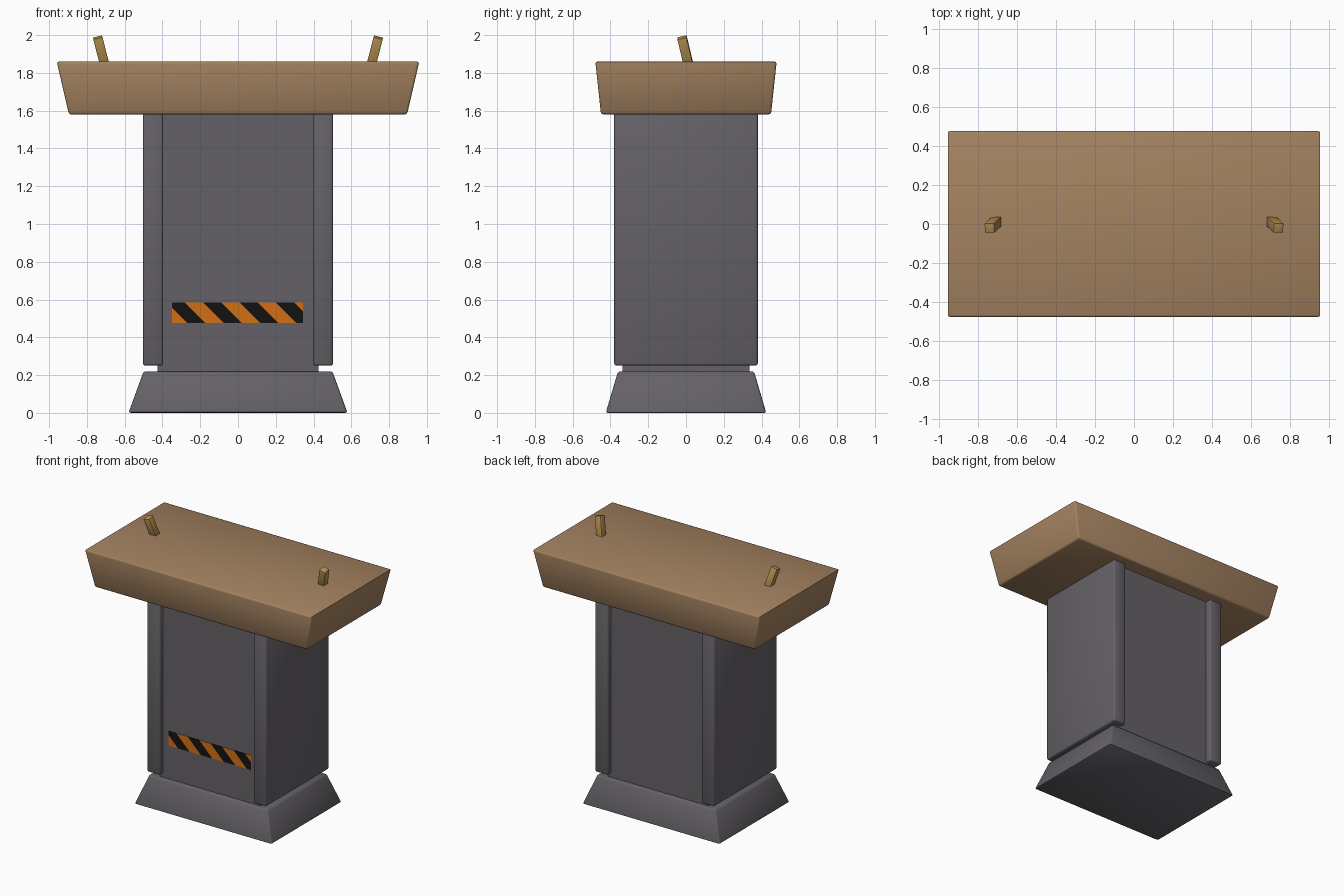
import bpy, bmesh, math
from mathutils import Vector

cube = bpy.data.objects.get("Cube")
if cube:
    bpy.data.objects.remove(cube, do_unlink=True)


def material(name, rgb):
    m = bpy.data.materials.new(name)
    m.use_nodes = True
    m.diffuse_color = (*rgb, 1)
    m.node_tree.nodes["Principled BSDF"].inputs["Base Color"].default_value = (*rgb, 1)
    return m


wood = material("brown wood", (0.37, 0.225, 0.118))
peg_wood = material("light wood", (0.45, 0.27, 0.08))
metal = material("dark grey metal", (0.13, 0.12, 0.135))
orange = material("warning orange", (0.65, 0.16, 0.006))
black = material("warning black", (0.006, 0.006, 0.006))


def finish(name, bm, mats, smooth=True):
    bmesh.ops.recalc_face_normals(bm, faces=bm.faces)
    mesh = bpy.data.meshes.new(name)
    bm.to_mesh(mesh)
    bm.free()
    for m in mats:
        mesh.materials.append(m)
    obj = bpy.data.objects.new(name, mesh)
    bpy.context.collection.objects.link(obj)
    if smooth:
        bpy.ops.object.select_all(action="DESELECT")
        obj.select_set(True)
        bpy.context.view_layer.objects.active = obj
        bpy.ops.object.shade_smooth_by_angle(angle=math.radians(50))
    return obj


def block(name, mat, low, high, z0, z1, x=0, bevel=0.0):
    """Tapered box: low and high are the half sizes of its ends."""
    bm = bmesh.new()
    bmesh.ops.create_cube(bm, size=2)
    for v in bm.verts:
        half = high if v.co.z > 0 else low
        v.co = (x + v.co.x * half[0], v.co.y * half[1], z1 if v.co.z > 0 else z0)
    if bevel:
        bmesh.ops.bevel(bm, geom=bm.edges[:], offset=bevel, segments=2,
                        profile=0.5, affect="EDGES")
    return finish(name, bm, [mat])


# Pedestal
block("base", metal, (0.58, 0.425), (0.50, 0.36), 0, 0.22, bevel=0.012)
block("core", metal, (0.425, 0.335), (0.425, 0.335), 0.2, 1.6)
for side, label in ((1, "left"), (-1, "right")):
    block(label + "_side_panel", metal, (0.053, 0.38), (0.053, 0.38),
          0.25, 1.6, x=side * 0.45, bevel=0.012)

# Table top
block("table_top", wood, (0.895, 0.45), (0.96, 0.48), 1.58, 1.86, bevel=0.012)

# Leaning pegs
for side, label in ((1, "left"), (-1, "right")):
    foot = Vector((side * 0.705, 0.014, 1.84))
    tip = Vector((side * 0.743, -0.02, 1.988))
    peg = block(label + "_peg", peg_wood, (0.025, 0.025), (0.025, 0.025),
                0, (tip - foot).length, bevel=0.002)
    lean = tip - foot
    peg.rotation_euler = (math.atan2(-lean.y, lean.z), math.atan2(lean.x, lean.z), 0)
    peg.location = foot

# Warning strip, cut along diagonals into alternating stripes
X0, X1, Z0, Z1 = -0.35, 0.345, 0.475, 0.585
STRIPE, START = 0.0965, -0.282
bm = bmesh.new()
bmesh.ops.create_cube(bm, size=1)
for v in bm.verts:
    v.co = (X1 if v.co.x > 0 else X0, -0.339 if v.co.y < 0 else -0.333,
            Z1 if v.co.z > 0 else Z0)
for i in range(-2, 8):
    bmesh.ops.bisect_plane(bm, geom=bm.verts[:] + bm.edges[:] + bm.faces[:],
                           plane_co=(START + i * STRIPE, 0, Z1), plane_no=(1, 0, 1))
for f in bm.faces:
    c = f.calc_center_median()
    f.material_index = math.floor((c.x + c.z - Z1 - START) / STRIPE) % 2
finish("warning_strip", bm, [orange, black], smooth=False)
